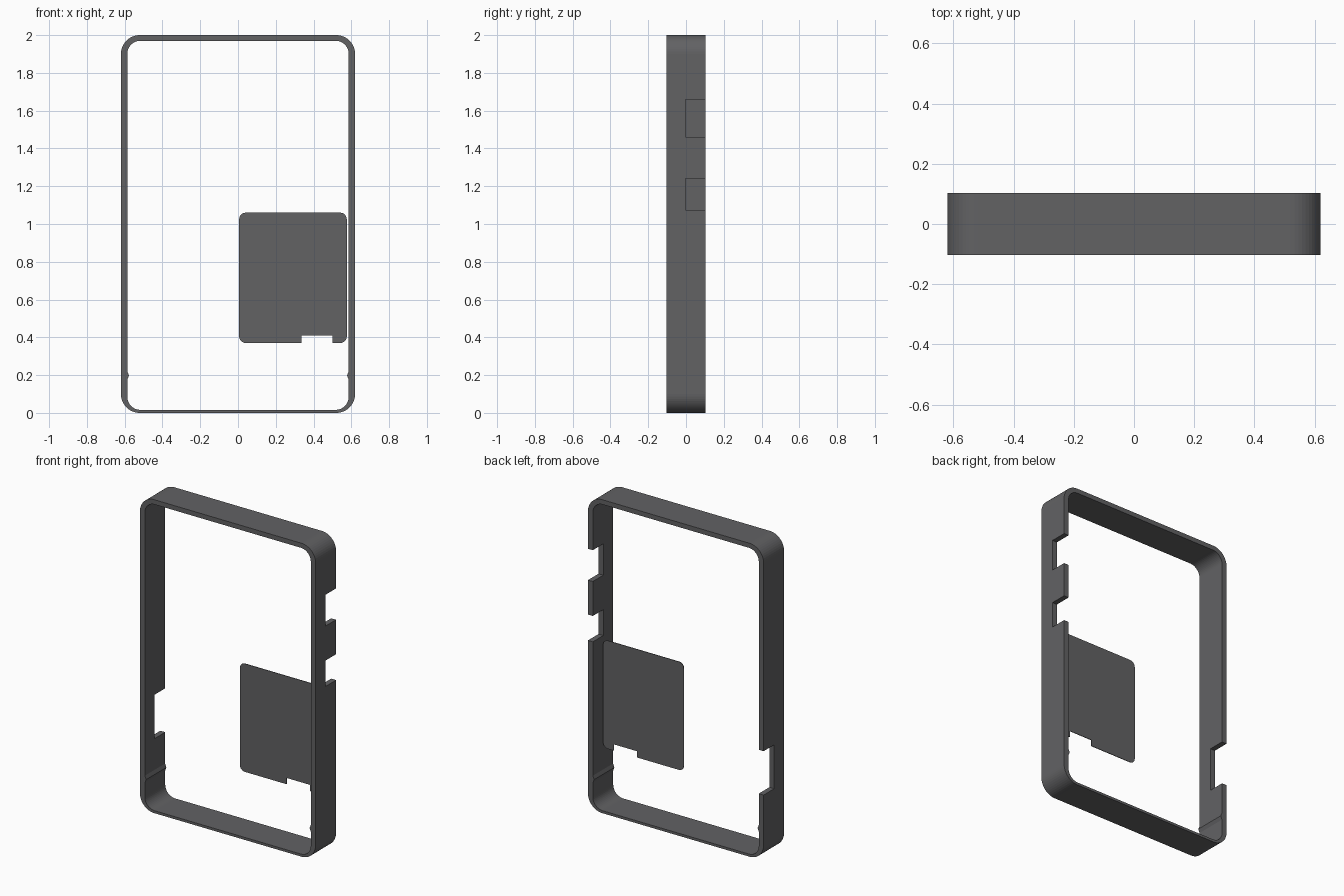
import bpy, bmesh
from math import sin, cos, pi

if "Cube" in bpy.data.objects:
    bpy.data.objects.remove(bpy.data.objects["Cube"])

dark = bpy.data.materials.new("dark_plastic")
dark.diffuse_color = (0.122, 0.122, 0.127, 1)
dark.use_nodes = True
dark.node_tree.nodes["Principled BSDF"].inputs["Base Color"].default_value = dark.diffuse_color


def rounded_rect(x0, x1, z0, z1, r, n=12):
    """Counter-clockwise outline in the xz plane."""
    pts = []
    for cx, cz, a0 in ((x1 - r, z1 - r, 0), (x0 + r, z1 - r, pi / 2),
                       (x0 + r, z0 + r, pi), (x1 - r, z0 + r, 1.5 * pi)):
        for i in range(n + 1):
            a = a0 + i / n * pi / 2
            pts.append((cx + r * cos(a), cz + r * sin(a)))
    return pts


def make_object(name, bm):
    bmesh.ops.recalc_face_normals(bm, faces=bm.faces)
    mesh = bpy.data.meshes.new(name)
    bm.to_mesh(mesh)
    bm.free()
    mesh.materials.append(dark)
    ob = bpy.data.objects.new(name, mesh)
    bpy.context.collection.objects.link(ob)
    return ob


def prism(name, pts, y0, y1):
    bm = bmesh.new()
    a = [bm.verts.new((x, y0, z)) for x, z in pts]
    b = [bm.verts.new((x, y1, z)) for x, z in pts]
    bm.faces.new(a)
    bm.faces.new(b[::-1])
    for i in range(len(pts)):
        j = (i + 1) % len(pts)
        bm.faces.new((a[i], b[i], b[j], a[j]))
    return make_object(name, bm)


def tube(name, outer, inner, y0, y1):
    bm = bmesh.new()
    loops = [[bm.verts.new((x, y, z)) for x, z in pts]
             for pts, y in ((outer, y0), (outer, y1), (inner, y1), (inner, y0))]
    n = len(outer)
    for k in range(4):
        a, b = loops[k], loops[(k + 1) % 4]
        for i in range(n):
            j = (i + 1) % n
            bm.faces.new((a[i], b[i], b[j], a[j]))
    return make_object(name, bm)


def cut_box(ob, x0, x1, y0, y1, z0, z1):
    cutter = prism("cutter", [(x0, z0), (x1, z0), (x1, z1), (x0, z1)], y0, y1)
    cutter.hide_render = True
    mod = ob.modifiers.new("cut", 'BOOLEAN')
    mod.operation = 'DIFFERENCE'
    mod.solver = 'EXACT'
    mod.object = cutter
    bpy.context.view_layer.objects.active = ob
    bpy.ops.object.modifier_apply(modifier=mod.name)
    bpy.data.objects.remove(cutter)


# Outer frame band
frame = tube("frame", rounded_rect(-0.62, 0.62, 0, 2, 0.1),
             rounded_rect(-0.586, 0.586, 0.016, 1.97, 0.07), -0.103, 0.103)

# Openings in the side walls, open towards the back
for x0, x1, z0, z1 in ((0.5, 0.7, 1.46, 1.66), (0.5, 0.7, 1.075, 1.24),
                       (-0.7, -0.5, 0.42, 0.70)):
    cut_box(frame, x0, x1, -0.003, 0.2, z0, z1)

# Small pointed ridges inside both side walls
for name, s in (("right_ridge", 1), ("left_ridge", -1)):
    prism(name, [(s * 0.588, 0.17), (s * 0.577, 0.198), (s * 0.588, 0.226)],
          -0.102, 0.102)

# Thin inner plate with a notch in its lower edge
plate = prism("inner_plate", rounded_rect(0.006, 0.576, 0.37, 1.06, 0.035, 6),
              0.010, 0.014)
cut_box(plate, 0.335, 0.50, -0.05, 0.05, 0.3, 0.41)
